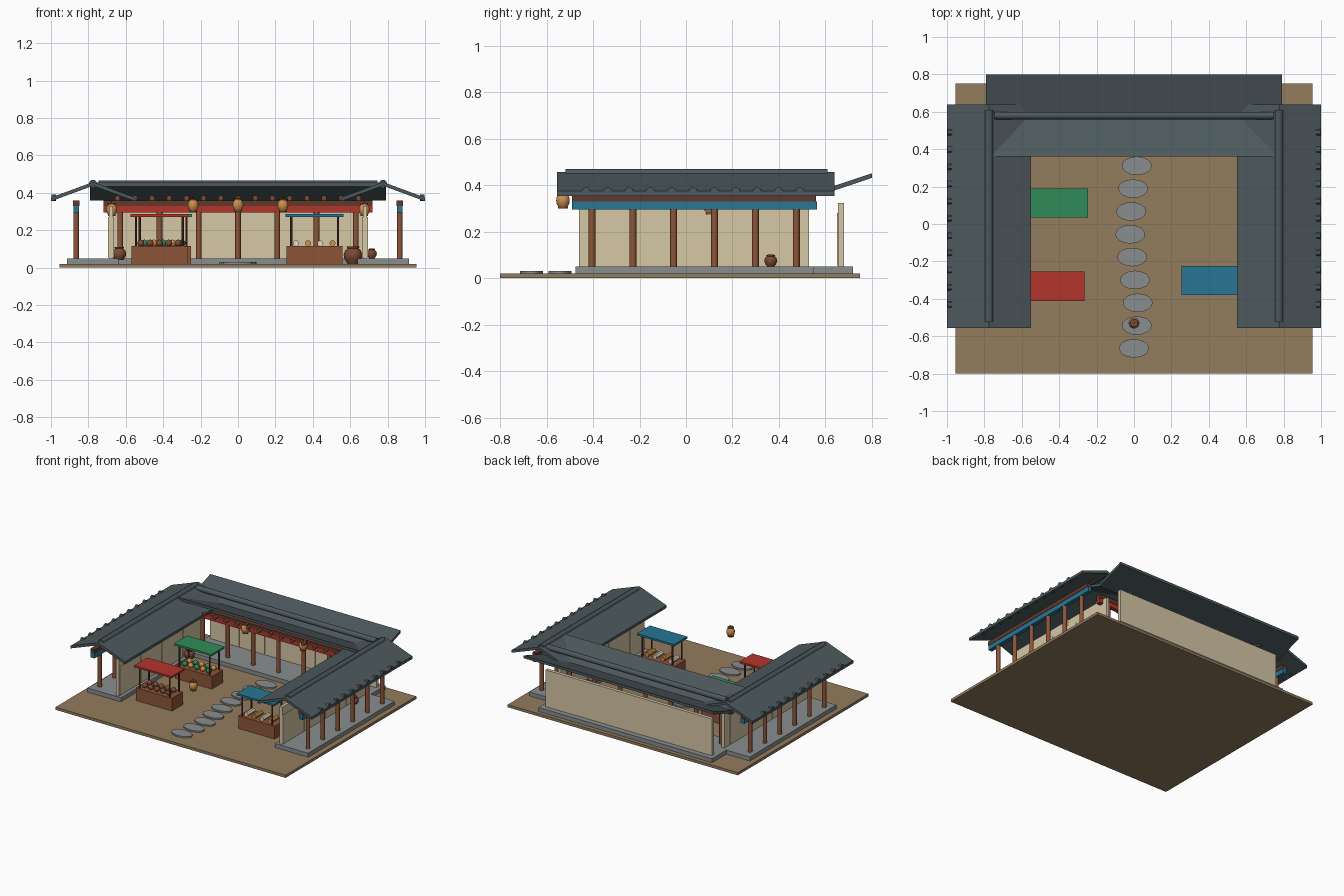
import bpy, math

if "Cube" in bpy.data.objects:
    bpy.data.objects.remove(bpy.data.objects["Cube"])

def mat(name, r, g, b):
    m = bpy.data.materials.new(name)
    m.diffuse_color = (r, g, b, 1)
    m.use_nodes = True
    m.node_tree.nodes["Principled BSDF"].inputs["Base Color"].default_value = m.diffuse_color
    return m

EARTH = mat("earth", .29, .20, .11)
STONE = mat("stone", .25, .27, .27)
TILE = mat("roof_tile", .075, .10, .11)
WOOD = mat("wood", .27, .09, .04)
DARK = mat("dark_wood", .12, .04, .025)
PLASTER = mat("plaster", .67, .57, .38)
RED = mat("red", .45, .035, .025)
BLUE = mat("blue", .02, .18, .30)
GREEN = mat("green", .03, .26, .10)
ORANGE = mat("orange", .60, .28, .07)
CREAM = mat("cream", .80, .72, .55)
CLAY = mat("clay", .20, .07, .035)

def finish(name, m):
    o = bpy.context.object
    o.name = name
    o.data.materials.append(m)
    return o

def box(name, x0, x1, y0, y1, z0, z1, m, rot=(0, 0, 0)):
    bpy.ops.mesh.primitive_cube_add(size=1, location=((x0+x1)/2, (y0+y1)/2, (z0+z1)/2), rotation=rot)
    o = finish(name, m)
    o.scale = (x1-x0, y1-y0, z1-z0)
    return o

def cyl(name, loc, r, h, m, rot=(0, 0, 0), n=12, scale=(1, 1, 1)):
    bpy.ops.mesh.primitive_cylinder_add(vertices=n, radius=r, depth=h, location=loc, rotation=rot)
    o = finish(name, m)
    o.scale = scale
    bpy.ops.object.shade_smooth_by_angle()
    return o

def ball(name, loc, r, m):
    bpy.ops.mesh.primitive_uv_sphere_add(segments=12, ring_count=8, radius=r, location=loc)
    finish(name, m)
    bpy.ops.object.shade_smooth()

def mesh(name, verts, faces, m):
    me = bpy.data.meshes.new(name)
    me.from_pydata(verts, [], faces)
    o = bpy.data.objects.new(name, me)
    bpy.context.collection.objects.link(o)
    me.materials.append(m)
    return o

def lathe(name, x, y, z, profile, m, n=16):
    verts = [(x + r*math.cos(2*math.pi*i/n), y + r*math.sin(2*math.pi*i/n), z + h)
             for r, h in profile for i in range(n)]
    k = len(profile)
    faces = [(j*n+i, j*n+(i+1) % n, (j+1)*n+(i+1) % n, (j+1)*n+i) for j in range(k-1) for i in range(n)]
    faces += [tuple(reversed(range(n))), tuple(range((k-1)*n, k*n))]
    o = mesh(name, verts, faces, m)
    bpy.context.view_layer.objects.active = o
    bpy.ops.object.select_all(action='DESELECT')
    o.select_set(True)
    bpy.ops.object.shade_smooth_by_angle(angle=math.radians(50))

def slab(name, a, za, b, zb, lo, hi, along_y, t=.02):
    # sloped roof plane with top line a->b, extruded lo..hi on the other axis
    prof = [(a, za), (b, zb), (b, zb-t), (a, za-t)]
    verts = [(p, e, z) if along_y else (e, p, z) for e in (lo, hi) for p, z in prof]
    faces = [(0, 1, 2, 3), (7, 6, 5, 4)] + [(i, i+4, (i+1) % 4+4, (i+1) % 4) for i in range(4)]
    mesh(name, verts, faces, TILE)

def lantern(x, y, z):
    lathe("lantern", x, y, z, [(.018, -.028), (.027, -.015), (.029, 0), (.027, .015), (.018, .028)], ORANGE)
    cyl("lantern_cap", (x, y, z+.031), .021, .008, CLAY)
    cyl("lantern_base", (x, y, z-.031), .021, .008, CLAY)
    cyl("lantern_cord", (x, y, z+.04), .003, .012, DARK, n=6)

def jar(x, y, z, s):
    prof = [(.024, 0), (.038, .022), (.042, .04), (.036, .058), (.025, .068), (.029, .077)]
    lathe("jar", x, y, z, [(r*s, h*s) for r, h in prof], CLAY)
    cyl("jar_mouth", (x, y, z+.077*s), .022*s, .003, DARK)

def stall(x, y, cloth, kind, goods):
    box("stall_counter", x-.15, x+.15, y-.065, y+.065, .02, .115, WOOD)
    box("stall_canopy", x-.155, x+.155, y-.078, y+.078, .272, .286, cloth)
    for sx in (-.125, .125):
        for sy in (-.055, .055):
            cyl("stall_post", (x+sx, y+sy, .15), .006, .26, DARK, n=8)
    if kind == "rolls":
        for i in range(4):
            cyl("roll", (x-.1+i*.065, y, .13), .016, .09, goods[i % 2], (math.pi/2, 0, 0))
    else:
        for i in range(5):
            for j in range(2):
                ball("fruit", (x-.1+i*.05, y-.028+j*.056, .131), .019, goods[(i+j) % len(goods)])

# courtyard and stepping stones
box("ground", -.955, .955, -.80, .75, 0, .02, EARTH)
for i, x in enumerate((0, .015, .02, .005, -.01, -.02, -.015, -.005, .015)):
    cyl("stepping_stone", (x, -.665+i*.122, .024), .08, .014, STONE, n=16, scale=(1, .62, 1))

# side wings
for s in (-1, 1):
    def sbox(name, a, b, *rest):
        return box(name, min(s*a, s*b), max(s*a, s*b), *rest)
    sbox("side_platform", .64, .915, -.475, .55, .02, .05, STONE)
    sbox("side_wall", .667, .69, -.46, .53, .05, .33, PLASTER)
    for y in (-.37, -.12, .13, .38):
        sbox("side_wall_panel", .663, .694, y-.085, y+.085, .055, .27, PLASTER)
    for i in range(6):
        cyl("side_column", (s*.865, -.405+i*.176, .175), .015, .25, WOOD)
    sbox("side_tie_beam", .85, .88, -.49, .565, .295, .33, BLUE)
    sbox("side_eave_beam", .847, .883, -.49, .56, .33, .36, DARK)
    slab("side_roof_outer", s*.775, .458, s*1.0, .375, -.555, .64, True)
    slab("side_roof_inner", s*.775, .458, s*.55, .375, -.555, .64, True)
    cyl("side_ridge", (s*.775, .045, .448), .022, 1.13, TILE, (math.pi/2, 0, 0))
    for i in range(11):
        cyl("side_tile_end", (s*.985, -.43+i*.092, .374), .018, .025, TILE, (0, math.pi/2, 0))
    lantern(s*.675, .1, .31)

# rear hall
box("rear_platform", -.72, .72, .40, .72, .02, .05, STONE)
box("rear_wall", -.69, .69, .655, .68, .05, .325, PLASTER)
for x in (-.525, -.315, -.105, .105, .315, .525):
    box("rear_wall_panel", x-.08, x+.08, .65, .66, .055, .28, PLASTER)
for i in range(7):
    cyl("rear_column", (-.63+i*.21, .48, .175), .015, .25, WOOD)
box("rear_tie_beam", -.72, .72, .465, .495, .295, .33, RED)
box("rear_eave_beam", -.72, .72, .462, .498, .33, .36, DARK)
slab("rear_roof_front", .58, .378, .36, .455, -.79, .79, False)
slab("rear_roof_back", .58, .378, .80, .452, -.79, .79, False)
cyl("rear_ridge", (0, .58, .445), .02, 1.49, TILE, (0, math.pi/2, 0))
for i in range(15):
    cyl("rear_tile_end", (-.644+i*.092, .385, .372), .014, .025, CLAY, (math.pi/2, 0, 0))
for x in (-.24, .24):
    lantern(x, .43, .333)
lantern(0, -.53, .335)

# market stalls and jars
stall(-.42, -.333, RED, "fruit", [CLAY])
stall(-.40, .112, GREEN, "fruit", [GREEN, ORANGE])
stall(.41, -.302, BLUE, "rolls", [CREAM, ORANGE])
jar(-.635, .33, .04, .9)
jar(.615, .30, .02, 1.2)
jar(.715, .365, .05, .65)
